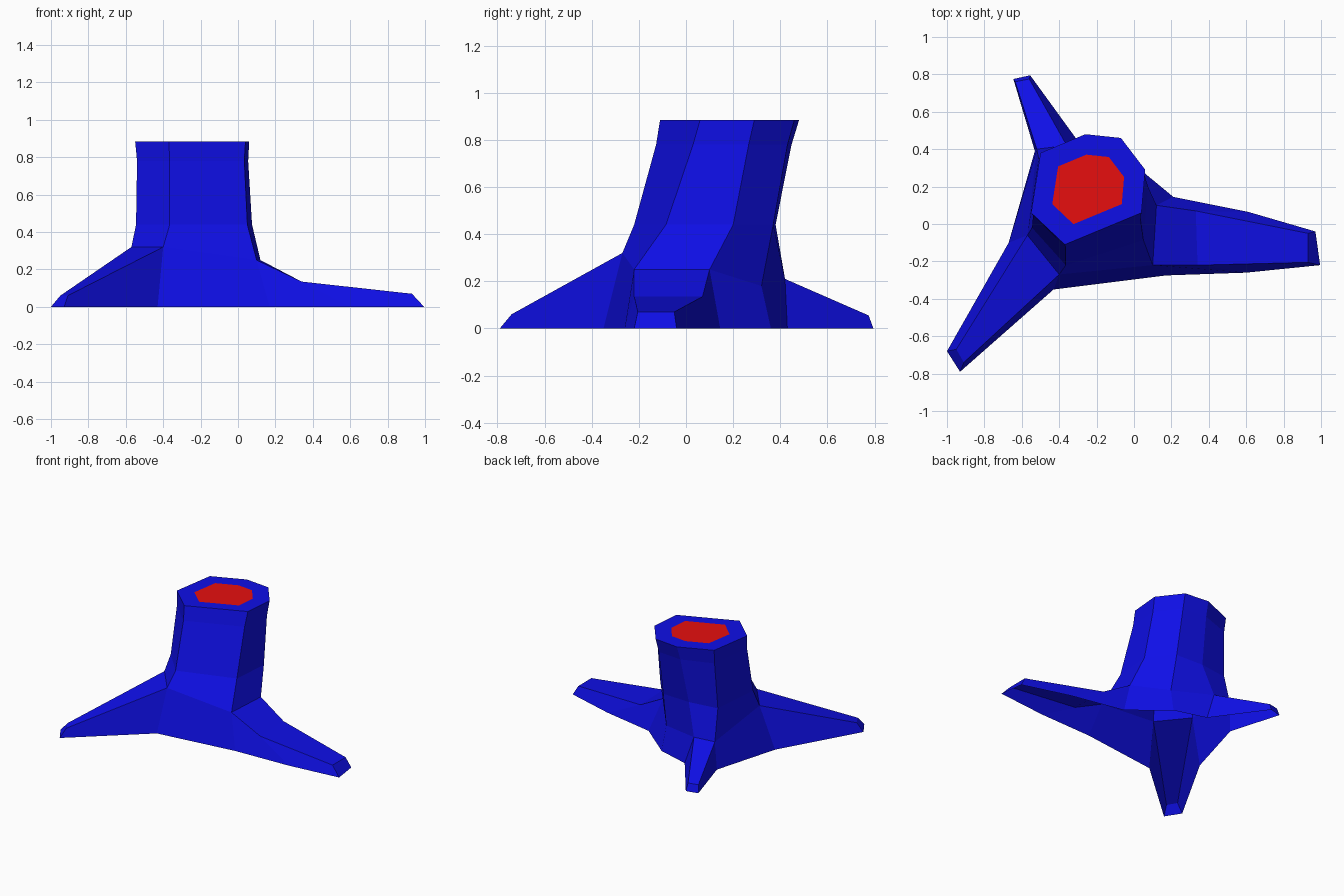
import bpy
import bmesh
from mathutils import Vector

cube = bpy.data.objects.get("Cube")
if cube:
    bpy.data.objects.remove(cube, do_unlink=True)


def make_material(name, colour):
    mat = bpy.data.materials.new(name)
    mat.use_nodes = True
    mat.diffuse_color = colour
    mat.node_tree.nodes["Principled BSDF"].inputs["Base Color"].default_value = colour
    return mat


bark = make_material("blue bark", (0.005, 0.005, 0.85, 1))
cut_wood = make_material("red cut wood", (0.85, 0.005, 0.005, 1))

bm = bmesh.new()


def add_points(points, z=None):
    return [bm.verts.new(p if z is None else (p[0], p[1], z)) for p in points]


def join(lower, upper, i, j):
    return bm.faces.new((lower[i], upper[i], upper[j], lower[j]))


# Seven-sided trunk profiles, clockwise from the back
top_outline = [(-.26, .48), (-.07, .46), (.06, .29), (.04, .06),
               (-.37, -.11), (-.55, .06), (-.5, .38)]
mid_outline = [(-.29, .38), (-.07, .37), (.075, .2), (.05, -.085),
               (-.365, -.22), (-.545, -.02), (-.51, .35)]
shoulder_points = [(-.36, .42, .21), (-.06, .32, .18), (.12, .1, .25), (.1, -.22, .25),
                   (-.4, -.27, .32), (-.57, -.06, .32), (-.52, .4, .21)]
foot_outline = [(-.29, .43), (-.05, .36), (.21, .145), (.17, -.275),
                (-.43, -.35), (-.67, -.1), (-.53, .39)]
sides = len(top_outline)


def scaled(points, centre, factor):
    return [centre + (Vector(p) - centre) * factor for p in points]


centre = Vector((-.245, .185))
neck_outline = [Vector(m).lerp(Vector(t), .76) for m, t in zip(mid_outline, top_outline)]

foot = add_points(foot_outline, 0)
shoulder = add_points(shoulder_points)
rings = [shoulder,
         add_points(mid_outline, .44),
         add_points(scaled(neck_outline, centre, .97), .78),
         add_points(top_outline, .885),
         add_points(scaled(top_outline, centre, .63), .885)]

# Trunk walls and the rim around the cut
for lower, upper in zip(rings, rings[1:]):
    for i in range(sides):
        join(lower, upper, i, (i + 1) % sides)

# Cut top
bm.faces.new(rings[-1][::-1]).material_index = 1

# Roots: each section runs foot, ridge, ridge, foot; the rest is a plain skirt
roots = {
    2: [[(.61, .065, 0), (.33, .07, .135), (.34, -.22, .135), (.6, -.26, 0)],
        [(.97, -.04, 0), (.93, -.05, .07), (.93, -.205, .07), (.995, -.22, 0)]],
    4: [[(-.93, -.79, 0), (-.91, -.74, .06), (-.95, -.67, .06), (-1, -.68, 0)]],
    6: [[(-.645, .775, 0), (-.635, .76, .055), (-.56, .775, .055), (-.555, .795, 0)]],
}
for i in range(sides):
    j = (i + 1) % sides
    if i not in roots:
        join(foot, shoulder, i, j)
        continue
    section = [foot[i], shoulder[i], shoulder[j], foot[j]]
    for points in roots[i]:
        outer = add_points(points)
        for k in range(3):
            bm.faces.new((section[k], section[k + 1], outer[k + 1], outer[k]))
        section = outer
    bm.faces.new(section)

mesh = bpy.data.meshes.new("tree_stump")
bm.to_mesh(mesh)
bm.free()
mesh.materials.append(bark)
mesh.materials.append(cut_wood)
stump = bpy.data.objects.new("tree_stump", mesh)
bpy.context.collection.objects.link(stump)
